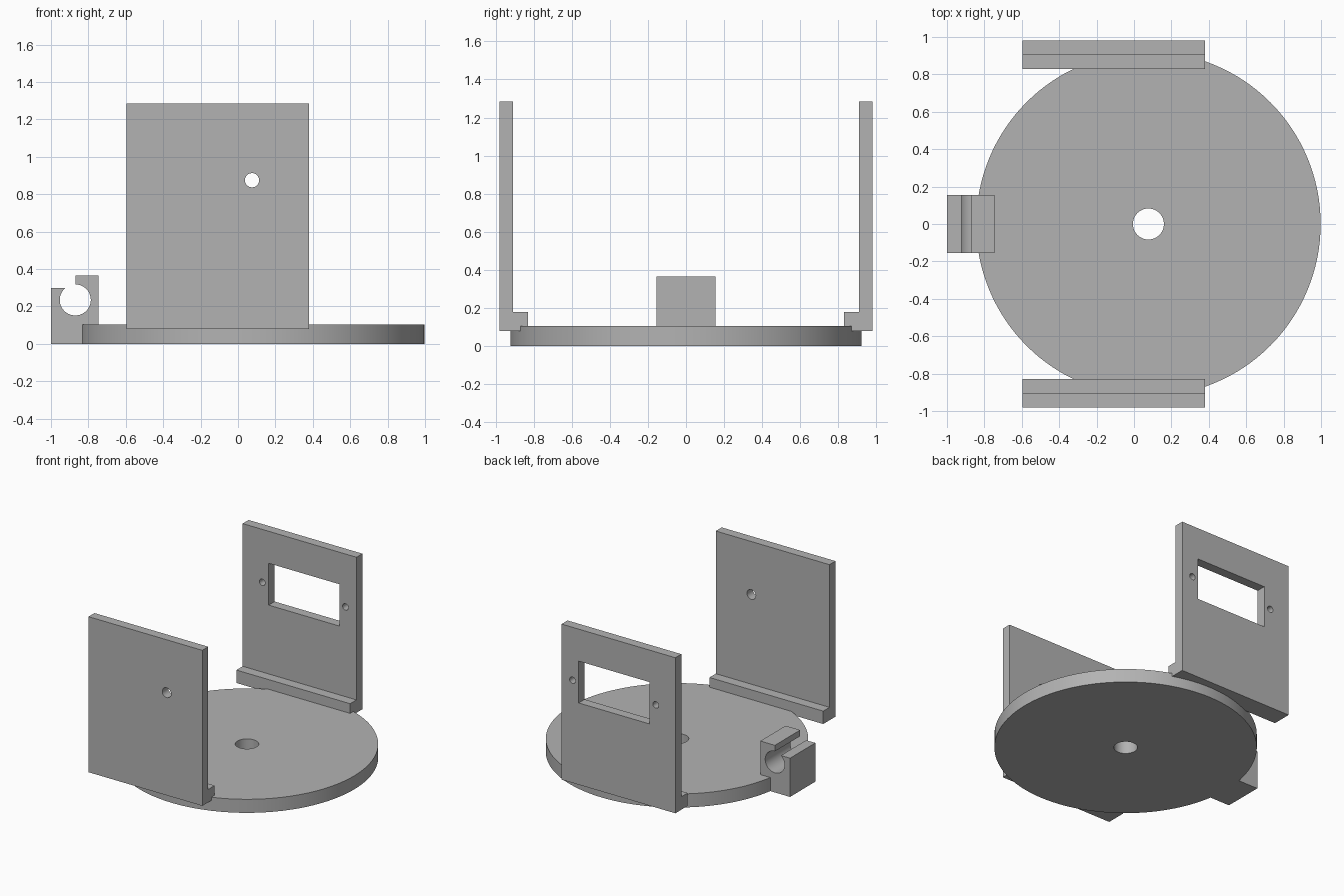
import bpy, bmesh, math

if "Cube" in bpy.data.objects:
    bpy.data.objects.remove(bpy.data.objects["Cube"], do_unlink=True)

grey = bpy.data.materials.new("light grey plastic")
grey.use_nodes = True
GREY = (0.45, 0.45, 0.45, 1)
grey.diffuse_color = GREY
grey.node_tree.nodes["Principled BSDF"].inputs["Base Color"].default_value = GREY


def activate(obj):
    bpy.ops.object.select_all(action="DESELECT")
    obj.select_set(True)
    bpy.context.view_layer.objects.active = obj


def extrude(name, points, direction):
    """Solid made by sweeping a closed 3D outline along a vector."""
    bm = bmesh.new()
    face = bm.faces.new([bm.verts.new(p) for p in points])
    swept = bmesh.ops.extrude_face_region(bm, geom=[face], use_keep_orig=True)
    moved = [v for v in swept["geom"] if isinstance(v, bmesh.types.BMVert)]
    bmesh.ops.translate(bm, verts=moved, vec=direction)
    bmesh.ops.recalc_face_normals(bm, faces=bm.faces)
    mesh = bpy.data.meshes.new(name)
    bm.to_mesh(mesh)
    bm.free()
    mesh.materials.append(grey)
    obj = bpy.data.objects.new(name, mesh)
    bpy.context.collection.objects.link(obj)
    return obj


def arc(cx, cy, r, start, end, n):
    """Points along an arc, angles in radians."""
    return [(cx + r * math.cos(start + (end - start) * i / n),
             cy + r * math.sin(start + (end - start) * i / n)) for i in range(n + 1)]


def circle(cx, cy, r, n):
    return arc(cx, cy, r, 0, math.tau, n)[:-1]


def boolean(obj, tool, operation):
    mod = obj.modifiers.new(operation.lower(), "BOOLEAN")
    mod.operation = operation
    mod.solver = "EXACT"
    mod.object = tool
    activate(obj)
    bpy.ops.object.modifier_apply(modifier=mod.name)
    bpy.data.objects.remove(tool, do_unlink=True)


def smooth(obj):
    activate(obj)
    bpy.ops.object.shade_smooth_by_angle(angle=math.radians(30))


CENTRE = 0.077      # disc axis in x
AXIS_Z = 0.875      # height of the pivot and servo holes

# Round base with a central hole
base = extrude("base_disc", [(x, y, 0) for x, y in circle(CENTRE, 0, 0.921, 128)], (0, 0, 0.105))
hole = extrude("centre_hole_cutter", [(x, y, -0.1) for x, y in circle(CENTRE, 0, 0.083, 48)], (0, 0, 0.4))
boolean(base, hole, "DIFFERENCE")

# Clip block on the rim: a bore left open at the upper left
bx, bz, br = -0.87, 0.235, 0.083
lip = math.pi - math.asin((0.30 - bz) / br)
outline = [(-1, 0.30), (-1, 0), (-0.745, 0), (-0.745, 0.365), (bx, 0.365)]
outline += arc(bx, bz, br, math.pi / 2, lip - math.tau, 48)
clip = extrude("rim_clip", [(x, -0.155, z) for x, z in outline], (0, 0.31, 0))
boolean(base, clip, "UNION")
smooth(base)

# Upright walls with an inner foot ledge
profile = [(0.98, 0.08), (0.98, 1.285), (0.907, 1.285), (0.907, 0.18), (0.83, 0.18), (0.83, 0.08)]


def wall(name, side):
    return extrude(name, [(-0.595, side * y, z) for y, z in profile], (0.975, 0, 0))


def cut(obj, side, outline):
    tool = extrude("cutter", [(x, side * 0.7, z) for x, z in outline], (0, side * 0.5, 0))
    boolean(obj, tool, "DIFFERENCE")


front = wall("front_wall", -1)
cut(front, -1, circle(CENTRE - 0.002, AXIS_Z, 0.038, 32))
smooth(front)

# Back wall: rectangular servo window and two screw holes
back = wall("back_wall", 1)
left, right, half = -0.372, 0.234, 0.162
cut(back, 1, [(left, AXIS_Z - half), (right, AXIS_Z - half), (right, AXIS_Z + half), (left, AXIS_Z + half)])
for x in (-0.427, 0.286):
    cut(back, 1, circle(x, AXIS_Z, 0.025, 24))
smooth(back)
